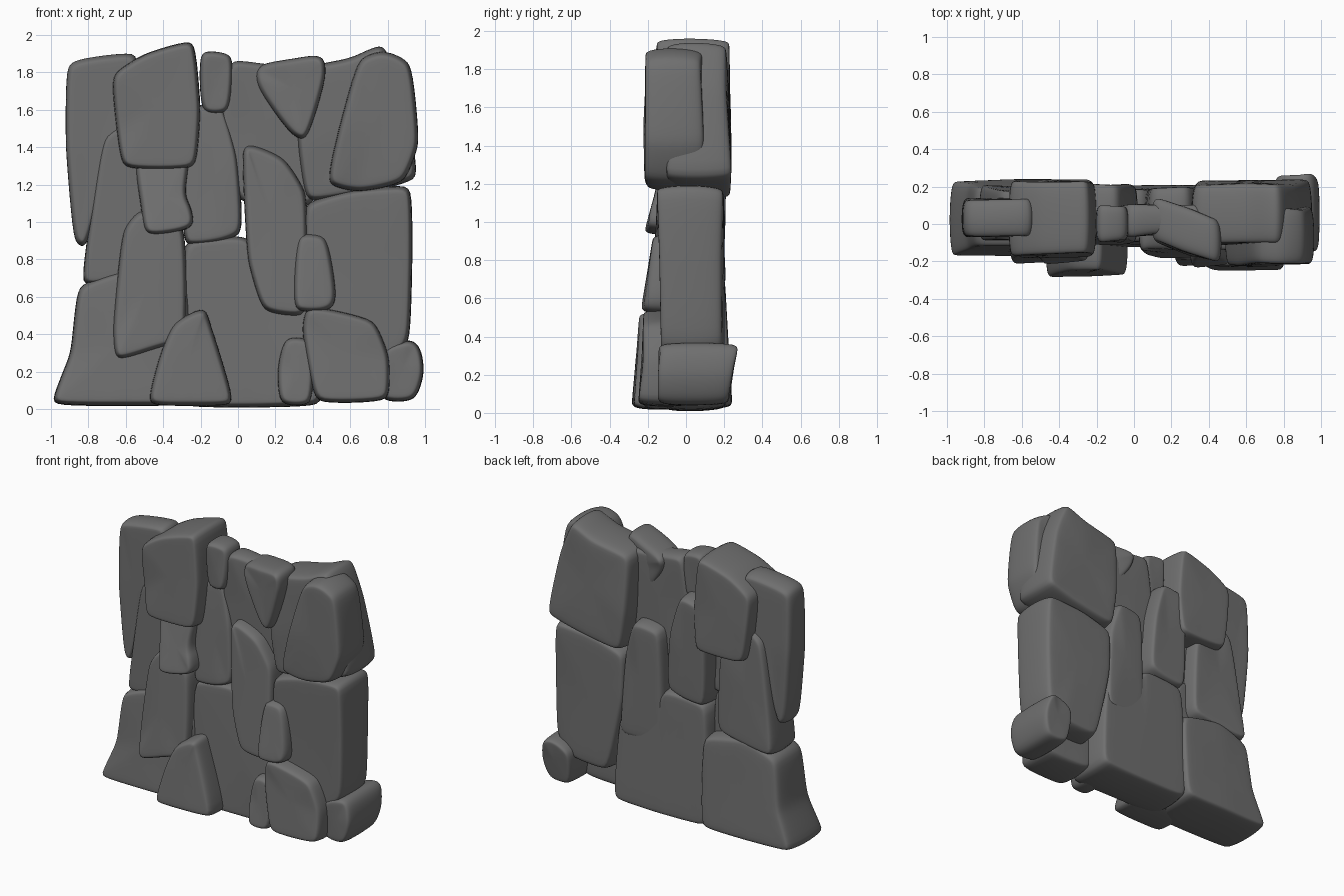
import bpy
import bmesh
import random
from mathutils import Vector

random.seed(4)
if "Cube" in bpy.data.objects:
    bpy.data.objects.remove(bpy.data.objects["Cube"])

# One flat stone colour
stone = bpy.data.materials.new("stone grey")
stone.use_nodes = True
GREY = (0.16, 0.16, 0.16, 1)
stone.diffuse_color = GREY
stone.node_tree.nodes["Principled BSDF"].inputs["Base Color"].default_value = GREY


def trim_corners(outline, cut=0.035):
    """Replace every corner by two points, so rounding stays local to it."""
    points = [Vector(p) for p in outline]
    trimmed = []
    for i, corner in enumerate(points):
        for neighbour in (points[i - 1], points[(i + 1) % len(points)]):
            edge = neighbour - corner
            trimmed.append(corner + edge.normalized() * min(cut, edge.length * 0.3))
    return trimmed


def rock(name, outline, front, back, lean=0.0, skew=0.0, back_lean=0.0, soft=0.03):
    """Rounded stone: an x/z outline given depth, with front and back in y.

    lean and back_lean move the top of the front and back faces in y,
    skew shifts y along x.
    """
    bm = bmesh.new()
    points = trim_corners(outline)
    centre = sum(points, Vector((0, 0))) / len(points)
    low = min(p.y for p in points)
    height = max(p.y for p in points) - low
    rings = []
    for depth, scale, tilt in ((front, 0.99, lean),
                               ((front + back) / 2, 1.02, (lean + back_lean) / 2),
                               (back, 0.98, back_lean)):
        jitter = [random.uniform(-0.01, 0.01) for _ in outline]
        ring = []
        for i, point in enumerate(points):
            x, z = centre + (point - centre) * scale
            y = depth + jitter[i // 2] + tilt * (point.y - low) / height
            y += skew * (x - centre.x)
            ring.append(bm.verts.new((x, y, max(z, 0.005))))
        rings.append(ring)
    for near, far in zip(rings, rings[1:]):
        for i in range(len(near)):
            j = (i + 1) % len(near)
            bm.faces.new((near[i], near[j], far[j], far[i]))
    caps = [bm.faces.new(rings[0]), bm.faces.new(rings[-1])]
    bmesh.ops.recalc_face_normals(bm, faces=bm.faces)
    # Slightly domed front and back
    for cap in caps:
        push = cap.normal * random.uniform(0.0, 0.012)
        bmesh.ops.inset_individual(bm, faces=[cap], thickness=soft)
        for vert in cap.verts:
            vert.co += push
    # Chamfer the outer rims, then round everything
    rims = [e for ring in (rings[0], rings[-1])
            for i in range(len(ring))
            for e in ring[i].link_edges
            if e.other_vert(ring[i]) is ring[(i + 1) % len(ring)]]
    bmesh.ops.bevel(bm, geom=rims, offset=soft * 0.6, segments=1,
                    affect='EDGES', clamp_overlap=True)
    mesh = bpy.data.meshes.new(name)
    bm.to_mesh(mesh)
    bm.free()
    mesh.materials.append(stone)
    mesh.shade_smooth()
    obj = bpy.data.objects.new(name, mesh)
    bpy.context.collection.objects.link(obj)
    rounding = obj.modifiers.new("rounding", 'SUBSURF')
    rounding.levels = rounding.render_levels = 2


# Foundation stones
rock("left_foundation",
     [(-1.01, 0.02), (-0.6, 0.02), (-0.26, 0.02), (-0.25, 0.68), (-0.6, 0.75),
      (-0.86, 0.66), (-0.89, 0.3)], -0.16, 0.23, lean=0.06, back_lean=-0.04)
rock("middle_foundation",
     [(-0.32, 0.01), (0.1, 0.01), (0.46, 0.02), (0.42, 0.65), (0.1, 0.84),
      (0.04, 0.93), (-0.3, 0.9)], -0.13, 0.2, lean=0.04, back_lean=-0.02)
rock("right_corner_foot",
     [(0.76, 0.04), (0.95, 0.04), (1.0, 0.2), (0.97, 0.36), (0.87, 0.37),
      (0.74, 0.3)], -0.13, 0.22, back_lean=0.05)

# Front row of low stones
rock("left_buttress",
     [(-0.49, 0.02), (-0.25, 0.02), (-0.01, 0.02), (-0.15, 0.46), (-0.18, 0.55),
      (-0.35, 0.46), (-0.42, 0.28)], -0.27, 0.0, lean=0.04)
rock("small_buttress",
     [(0.22, 0.02), (0.4, 0.02), (0.41, 0.37), (0.25, 0.39), (0.21, 0.22)],
     -0.22, 0.0, lean=0.04)
rock("right_buttress",
     [(0.41, 0.03), (0.81, 0.04), (0.81, 0.28), (0.73, 0.48), (0.37, 0.56),
      (0.34, 0.42)], -0.24, 0.04, lean=0.03)

# Middle course
rock("right_middle_block",
     [(0.35, 1.1), (0.6, 1.17), (0.93, 1.2), (0.93, 0.8), (0.92, 0.36),
      (0.78, 0.22), (0.48, 0.2), (0.36, 0.75)], -0.12, 0.19, lean=-0.02)
rock("left_middle_slab",
     [(-0.73, 1.46), (-0.56, 1.56), (-0.38, 1.3), (-0.36, 0.72), (-0.84, 0.65),
      (-0.8, 0.95)], -0.09, 0.2, back_lean=-0.03)
rock("left_front_pillar",
     [(-0.62, 0.95), (-0.52, 1.08), (-0.28, 0.98), (-0.27, 0.37), (-0.45, 0.32),
      (-0.66, 0.25), (-0.67, 0.45)], -0.2, 0.1, lean=0.05)
rock("centre_front_pillar",
     [(0.02, 1.37), (0.06, 1.42), (0.25, 1.34), (0.37, 1.15), (0.37, 0.49),
      (0.13, 0.52), (0.05, 0.8)], -0.18, 0.08, lean=0.05)
rock("centre_rear_stone",
     [(0.07, 1.33), (0.3, 1.36), (0.37, 1.1), (0.41, 0.5), (0.05, 0.5)],
     -0.02, 0.19)
rock("small_middle_stone",
     [(0.31, 0.94), (0.48, 0.93), (0.53, 0.6), (0.49, 0.52), (0.29, 0.52)],
     -0.22, 0.0, lean=0.06)
rock("centre_back_pillar",
     [(-0.3, 1.6), (-0.08, 1.65), (0.0, 1.35), (0.03, 0.94), (-0.1, 0.89),
      (-0.3, 0.87)], -0.11, 0.21, lean=0.06)
rock("neck_stone",
     [(-0.56, 1.35), (-0.25, 1.36), (-0.29, 1.15), (-0.24, 1.06), (-0.24, 0.96),
      (-0.5, 0.92), (-0.52, 1.1)], -0.21, 0.08, lean=0.1)

# Top course
rock("left_top_slab",
     [(-0.92, 1.83), (-0.84, 1.87), (-0.53, 1.91), (-0.52, 1.4), (-0.72, 1.2),
      (-0.81, 0.86), (-0.88, 0.9), (-0.92, 1.4)], -0.07, 0.13)
rock("left_top_block",
     [(-0.68, 1.79), (-0.5, 1.9), (-0.23, 1.98), (-0.2, 1.6), (-0.22, 1.28),
      (-0.62, 1.28), (-0.65, 1.5)], -0.18, 0.23, lean=0.03)
rock("small_top_stone",
     [(-0.21, 1.92), (-0.02, 1.9), (-0.04, 1.58), (-0.2, 1.58)], -0.09, 0.1)
rock("centre_top_slab",
     [(-0.05, 1.87), (0.15, 1.84), (0.42, 1.82), (0.42, 1.08), (0.0, 1.1),
      (-0.1, 1.5)], -0.06, 0.1)
rock("wedge_stone",
     [(0.09, 1.84), (0.28, 1.87), (0.46, 1.9), (0.47, 1.77), (0.37, 1.43),
      (0.28, 1.47), (0.1, 1.72)], -0.16, 0.07, lean=0.02, skew=-0.33)
rock("right_top_back_block",
     [(0.3, 1.82), (0.6, 1.87), (0.78, 1.96), (0.88, 1.7), (0.97, 1.23),
      (0.7, 1.16), (0.36, 1.1), (0.32, 1.4)], -0.1, 0.23, back_lean=-0.03)
rock("right_top_front_block",
     [(0.64, 1.87), (0.78, 1.92), (0.93, 1.85), (0.97, 1.42), (0.89, 1.21),
      (0.65, 1.16), (0.47, 1.2), (0.54, 1.5)], -0.21, 0.08)
